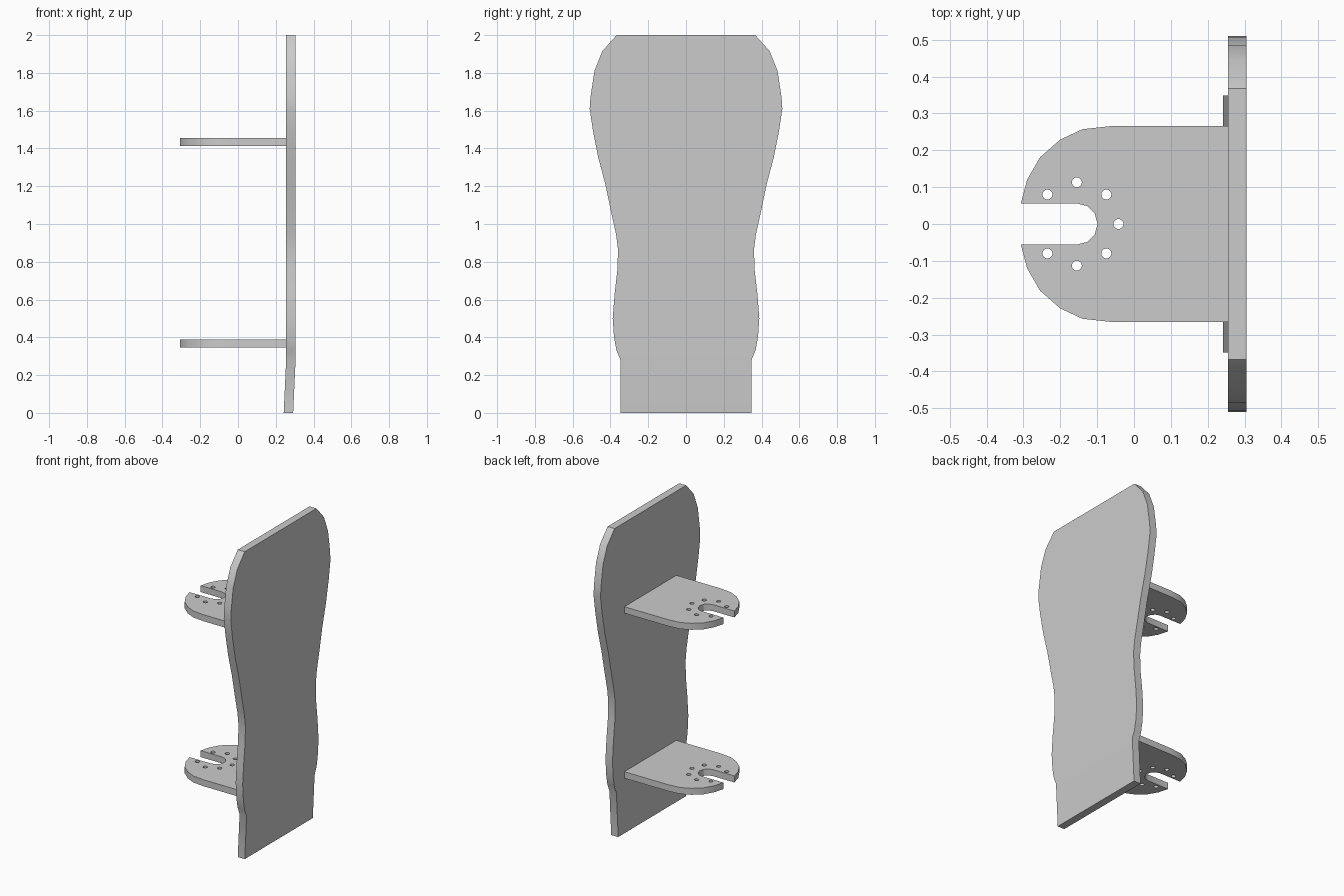
import bpy, bmesh
from math import radians, sin, cos

cube = bpy.data.objects.get("Cube")
if cube:
    bpy.data.objects.remove(cube, do_unlink=True)

grey = bpy.data.materials.new("light grey")
grey.use_nodes = True
grey.diffuse_color = (0.6, 0.6, 0.6, 1)
grey.node_tree.nodes["Principled BSDF"].inputs["Base Color"].default_value = (0.6, 0.6, 0.6, 1)


def finish(obj):
    bpy.ops.object.select_all(action='DESELECT')
    obj.select_set(True)
    bpy.context.view_layer.objects.active = obj
    bpy.ops.object.shade_smooth_by_angle(angle=radians(30))


def arc(cx, cy, r, start, end, steps):
    angles = [radians(start + (end - start) * i / steps) for i in range(steps + 1)]
    return [(cx + r * cos(a), cy + r * sin(a)) for a in angles]


# Back board: symmetric outline of (height, half width), with a tilted foot
foot = [(0, 0.348), (0.283, 0.348)]
body = [(0.283, 0.348), (0.33, 0.368), (0.4, 0.381), (0.5, 0.388), (0.63, 0.378),
        (0.76, 0.363), (0.865, 0.36), (0.945, 0.37), (1.08, 0.4), (1.21, 0.427),
        (1.35, 0.464), (1.49, 0.492), (1.61, 0.51), (1.67, 0.506), (1.81, 0.485),
        (1.915, 0.443), (2, 0.367)]
bm = bmesh.new()
for half in (foot, body):
    outline = [(w, z) for z, w in half] + [(-w, z) for z, w in reversed(half)]
    bm.faces.new([bm.verts.new((0.255, y, z)) for y, z in outline])
bmesh.ops.remove_doubles(bm, verts=bm.verts, dist=0.0005)
back = bmesh.ops.extrude_face_region(bm, geom=bm.faces[:])["geom"]
for v in [g for g in back if isinstance(g, bmesh.types.BMVert)]:
    v.co.x += 0.05
for v in bm.verts:
    if v.co.z < 0.01:
        v.co.x -= 0.013
bmesh.ops.recalc_face_normals(bm, faces=bm.faces)
mesh = bpy.data.meshes.new("back_board")
bm.to_mesh(mesh)
bm.free()
mesh.materials.append(grey)
board = bpy.data.objects.new("back_board", mesh)
bpy.context.collection.objects.link(board)
finish(board)

# Brackets: rounded plate with an open slot and a ring of drilled holes
rim = [(0.256, 0.266), (-0.06, 0.266), (-0.14, 0.257), (-0.2, 0.229),
       (-0.255, 0.181), (-0.29, 0.12), (-0.307, 0.056)]
slot = arc(-0.155, 0, 0.056, 90, -90, 6)
plate = rim + slot + [(x, -y) for x, y in reversed(rim)]
holes = [arc(x, y, 0.0135, 0, 345, 23)
         for x, y in arc(-0.155, 0, 0.113, -135, 135, 6)]


def bracket(name, z):
    curve = bpy.data.curves.new(name, 'CURVE')
    curve.dimensions = '2D'
    curve.fill_mode = 'BOTH'
    curve.extrude = 0.021
    for loop in [plate] + holes:
        spline = curve.splines.new('POLY')
        spline.points.add(len(loop) - 1)
        for point, (x, y) in zip(spline.points, loop):
            point.co = (x, y, 0, 1)
        spline.use_cyclic_u = True
    curve.materials.append(grey)
    obj = bpy.data.objects.new(name, curve)
    obj.location.z = z
    bpy.context.collection.objects.link(obj)
    bpy.ops.object.select_all(action='DESELECT')
    obj.select_set(True)
    bpy.context.view_layer.objects.active = obj
    bpy.ops.object.convert(target='MESH')
    obj = bpy.context.object
    # Join the caps to the walls
    bm = bmesh.new()
    bm.from_mesh(obj.data)
    bmesh.ops.remove_doubles(bm, verts=bm.verts, dist=0.0001)
    bmesh.ops.recalc_face_normals(bm, faces=bm.faces)
    bm.to_mesh(obj.data)
    bm.free()
    finish(obj)


bracket("upper_bracket", 1.435)
bracket("lower_bracket", 0.367)
